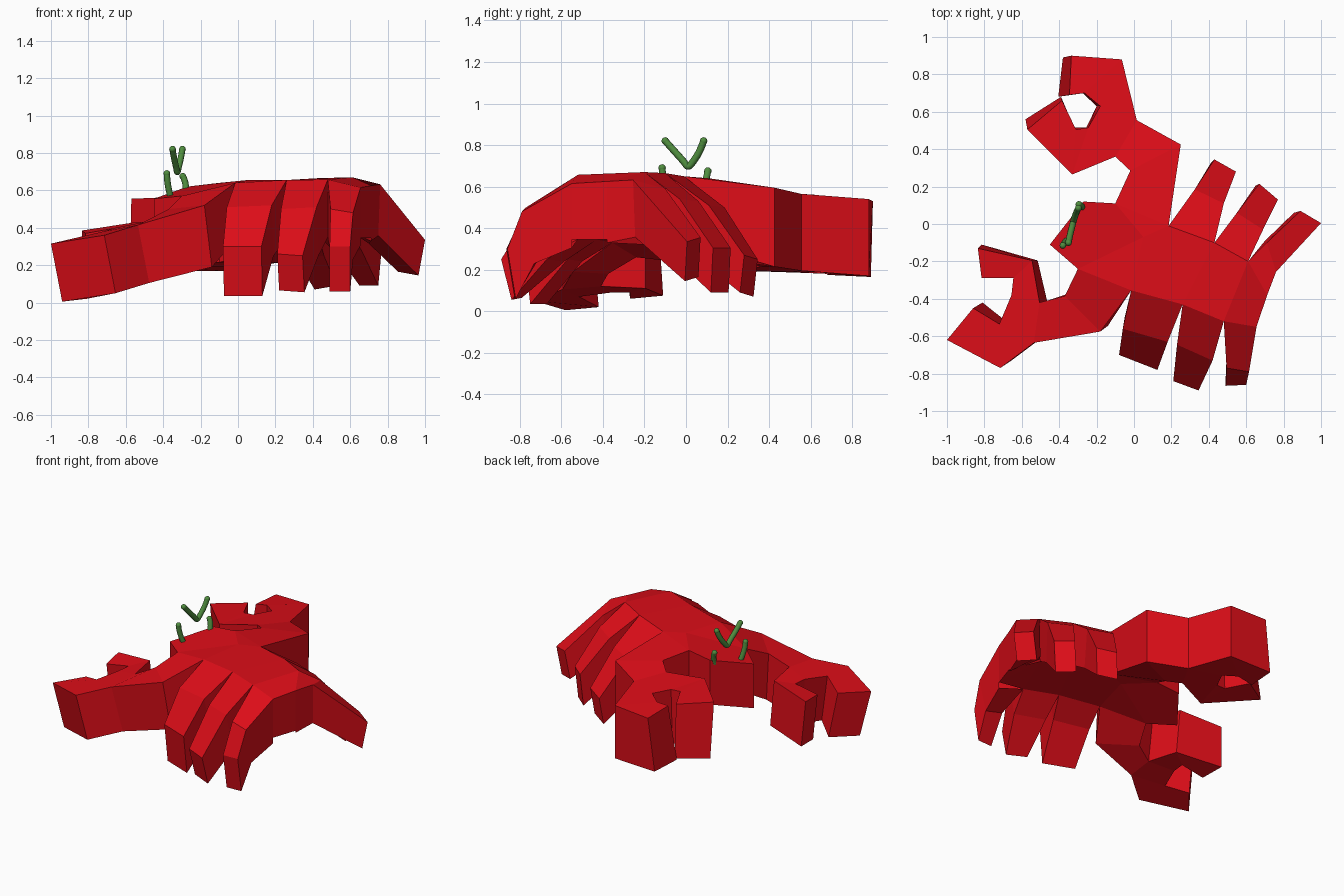
import bpy, bmesh
from mathutils import Vector

if "Cube" in bpy.data.objects:
    bpy.data.objects.remove(bpy.data.objects["Cube"])


def material(name, color):
    m = bpy.data.materials.new(name)
    m.diffuse_color = (*color, 1)
    m.use_nodes = True
    m.node_tree.nodes["Principled BSDF"].inputs["Base Color"].default_value = m.diffuse_color
    return m


RED = material("shell_red", (0.72, 0.004, 0.009))
GREEN = material("stalk_green", (0.08, 0.27, 0.05))


def slab(name, top, offsets, faces, open_edges=()):
    """Faceted plate: top faces, a shifted underside and side walls.
    Walls listed in open_edges are left out where another part joins."""
    n = len(top)
    if isinstance(offsets, tuple):
        offsets = [offsets] * n
    bm = bmesh.new()
    up = [bm.verts.new(p) for p in top]
    low = [bm.verts.new(Vector(p) + Vector(o)) for p, o in zip(top, offsets)]
    count = {}
    for f in faces:
        bm.faces.new([up[i] for i in f])
        bm.faces.new([low[i] for i in reversed(f)])
        for a, b in zip(f, f[1:] + f[:1]):
            count.setdefault(frozenset((a, b)), []).append((a, b))
    skip = []
    for key, uses in count.items():
        if len(uses) == 1:
            a, b = uses[0]
            wall = bm.faces.new([up[b], up[a], low[a], low[b]])
            if key in {frozenset(e) for e in open_edges}:
                skip.append(wall)
    bmesh.ops.recalc_face_normals(bm, faces=bm.faces[:])
    bmesh.ops.delete(bm, geom=skip, context='FACES_ONLY')
    me = bpy.data.meshes.new(name)
    bm.to_mesh(me)
    bm.free()
    me.materials.append(RED)
    ob = bpy.data.objects.new(name, me)
    bpy.context.collection.objects.link(ob)


def limb(name, sections):
    """Jointed limb from (left point, right point, underside offset) sections."""
    top, offs, faces = [], [], []
    for i, (l, r, o) in enumerate(sections):
        top += [l, r]
        offs += [o, o]
        if i:
            k = 2 * i
            faces.append([k - 2, k - 1, k + 1, k])
    slab(name, top, offs, faces, [(0, 1)])


# shared corners of the body where limbs attach
UNDER = (0, 0, -0.31)
A, B = (-.30, -.24, .57), (-.015, -.355, .64)
C, D, E = (.26, -.43, .655), (.48, -.52, .657), (.655, -.55, .615)
F, G = (.712, -.38, .625), (.61, -.20, .67)
H, I, J = (.43, -.10, .665), (.185, -.01, .65), (-.10, .11, .64)
K, L, M = (-.27, .12, .62), (-.45, -.11, .555), (.05, -.07, .655)

# body with head wedge
slab("body", [A, B, C, D, E, F, G, H, I, J, K, L, M],
     [UNDER] * 4 + [(0, 0, -.27), (0, 0, -.28)] + [UNDER] * 7,
     [[0, 12, 9, 10, 11], [0, 1, 12], [12, 8, 9], [1, 2, 7, 8, 12],
      [2, 3, 6, 7], [3, 4, 6], [4, 5, 6]],
     [(0, 1), (1, 2), (2, 3), (3, 4), (5, 6), (6, 7), (7, 8), (8, 9)])

# walking legs: root, knee, tip
limb("near_front_leg", [(B, C, UNDER),
     ((-.06, -.56, .51), (.18, -.63, .52), (.01, .06, -.27)),
     ((-.08, -.70, .30), (.125, -.78, .30), (.005, .03, -.265))])
limb("near_middle_leg", [(C, D, UNDER),
     ((.23, -.645, .50), (.42, -.73, .51), (.01, .06, -.26)),
     ((.21, -.84, .26), (.345, -.89, .25), (.01, .05, -.195))])
limb("near_back_leg", [(D, E, UNDER),
     ((.495, -.77, .50), (.615, -.79, .48), (0, .06, -.25)),
     ((.49, -.865, .30), (.60, -.86, .30), (0, .04, -.24))])
limb("far_front_leg", [(I, H, UNDER),
     ((.325, .185, .50), (.48, .11, .51), (-.02, -.05, -.26)),
     ((.43, .345, .25), (.545, .28, .27), (-.02, -.02, -.18))])
limb("far_middle_leg", [(H, G, UNDER),
     ((.55, .06, .53), (.69, -.03, .54), (-.03, -.05, -.26)),
     ((.67, .215, .305), (.77, .13, .305), (-.02, -.01, -.215))])
limb("far_back_leg", [(G, F, (0, 0, -.295)),
     ((.71, -.10, .59), (.76, -.255, .632), (-.01, .01, -.275)),
     ((.89, .07, .355), (1.0, .005, .335), (-.035, -.01, -.19))])

# near arm and open claw
NEAR, PINCH = (.06, .04, -.31), (.02, .02, -.31)
N0, N1 = (-.505, -.42, .43), (-.535, -.635, .415)
slab("near_arm",
     [A, B, (-.37, -.385, .50), (-.18, -.575, .52), N0, N1],
     [UNDER, UNDER, (.01, .01, -.32), (.04, .03, -.33), (.04, .01, -.31), NEAR],
     [[0, 1, 3, 2], [2, 3, 5, 4]], [(0, 1), (4, 5)])
slab("near_claw",
     [N0, N1, (-.72, -.535, .38), (-.655, -.38, .40),
      (-.715, -.77, .36), (-1.0, -.62, .315), (-.86, -.45, .33),
      (-.645, -.29, .40), (-.815, -.29, .37), (-.835, -.13, .385),
      (-.545, -.195, .43)],
     [(.04, .01, -.31), NEAR, (.03, .02, -.31), PINCH, NEAR, NEAR,
      (.05, .03, -.31), PINCH, PINCH, PINCH, (.03, .0, -.32)],
     [[0, 1, 2, 3], [1, 4, 5, 6, 2], [0, 3, 7, 10], [7, 8, 9, 10]], [(0, 1)])

# far arm and nearly closed claw
FAR = (-.03, -.01, -.37)
P0, P1 = (-.10, .36, .585), (.015, .555, .565)
slab("far_arm", [J, I, (-.02, .285, .615), (.25, .425, .595), P0, P1],
     [UNDER, UNDER, (0, 0, -.38), (0, 0, -.38), (0, 0, -.37), (0, 0, -.37)],
     [[0, 1, 3, 2], [2, 3, 5, 4]], [(0, 1), (4, 5)])
slab("far_claw",
     [P0, P1, (-.18, .63, .56), (-.245, .515, .56), (-.33, .265, .565),
      (-.065, .88, .54), (-.335, .90, .53), (-.345, .69, .54),
      (-.265, .70, .55), (-.31, .505, .56), (-.385, .66, .55),
      (-.57, .505, .555)],
     [(0, 0, -.37), (0, 0, -.37), (-.02, 0, -.37), (-.01, 0, -.37), (0, 0, -.37),
      (0, 0, -.37), (-.045, -.01, -.365), (-.06, -.01, -.365), (-.01, 0, -.37),
      (-.01, .01, -.37), (-.005, .02, -.37), (-.01, .055, -.37)],
     [[0, 1, 2, 3, 4], [1, 5, 8, 2], [5, 6, 7, 8],
      [4, 3, 9], [4, 9, 10, 11]], [(0, 1)])


# round green stalks on the head
def stalk(name, pts, radius=0.017):
    cu = bpy.data.curves.new(name, 'CURVE')
    cu.dimensions = '3D'
    cu.bevel_depth = radius
    cu.bevel_resolution = 3
    cu.use_fill_caps = True
    sp = cu.splines.new('NURBS')
    sp.points.add(len(pts) - 1)
    for p, co in zip(sp.points, pts):
        p.co = (*co, 1)
    sp.use_endpoint_u = True
    sp.order_u = 3
    sp.resolution_u = 6
    cu.materials.append(GREEN)
    ob = bpy.data.objects.new(name, cu)
    bpy.context.collection.objects.link(ob)
    # ball ends
    for end in (pts[0], pts[-1]):
        bpy.ops.mesh.primitive_uv_sphere_add(segments=12, ring_count=8,
                                             radius=radius * 1.05, location=end)
        ball = bpy.context.object
        ball.name = name + "_end"
        ball.data.materials.append(GREEN)
        bpy.ops.object.shade_smooth()


stalk("near_eye_stalk", [(-.38, -.115, .69), (-.38, -.112, .64), (-.362, -.09, .57)])
stalk("far_eye_stalk", [(-.295, .105, .675), (-.277, .10, .645), (-.278, .085, .59)])
stalk("mouth_v", [(-.35, -.10, .82), (-.343, -.06, .775), (-.33, -.01, .72),
                  (-.325, .01, .69), (-.318, .035, .72), (-.305, .07, .775),
                  (-.297, .085, .82)])
